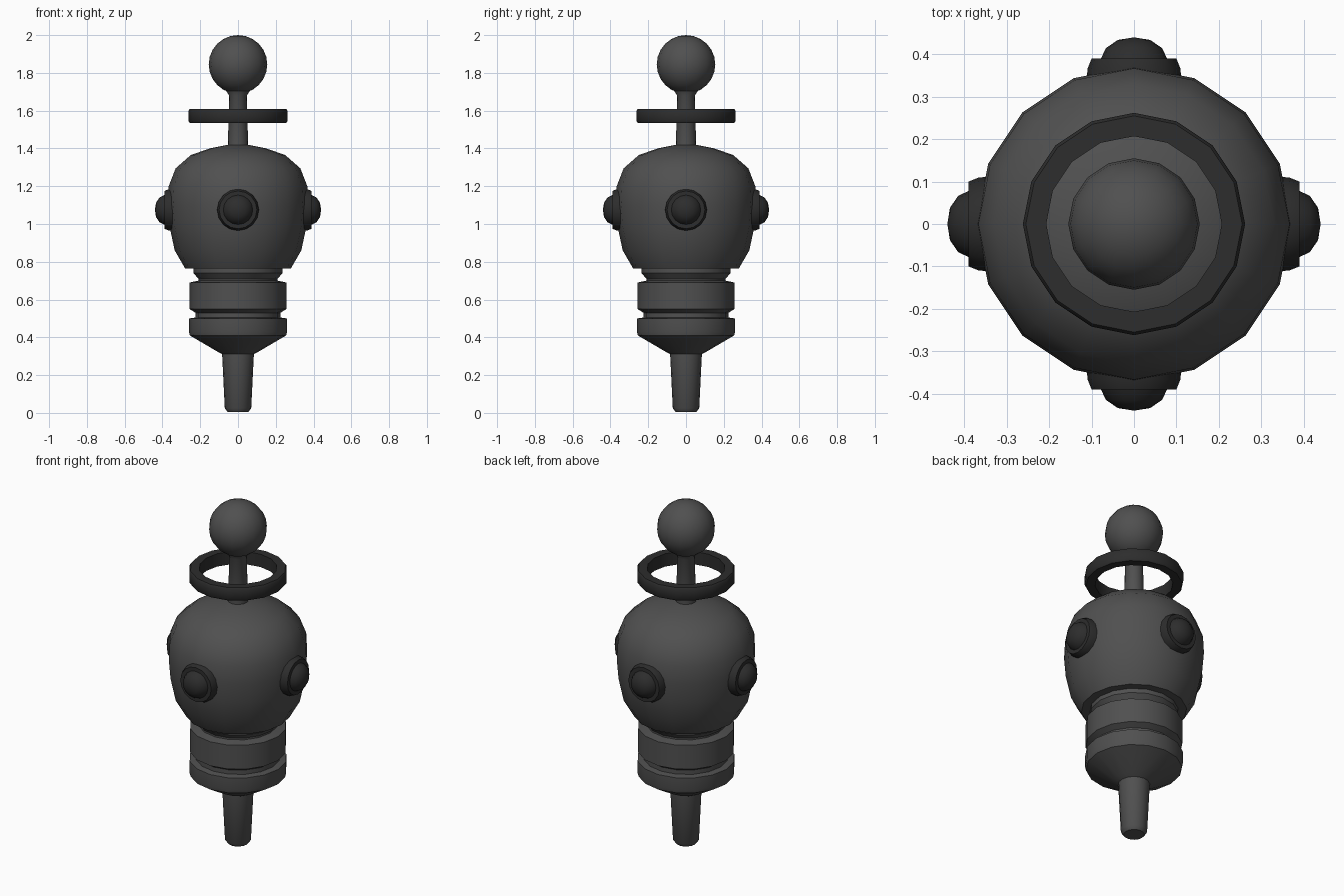
import bpy
import bmesh
from math import pi, radians
from mathutils import Matrix, Vector

if "Cube" in bpy.data.objects:
    bpy.data.objects.remove(bpy.data.objects["Cube"])

SIDES = 16


def material(name, value):
    m = bpy.data.materials.new(name)
    m.use_nodes = True
    colour = (value, value, value, 1)
    m.diffuse_color = colour
    m.node_tree.nodes["Principled BSDF"].inputs["Base Color"].default_value = colour
    return m


grey = material("mid grey", 0.08)
dark = material("dark grey", 0.026)


def finish(name, bm, mat, angle=35):
    bmesh.ops.recalc_face_normals(bm, faces=bm.faces)
    mesh = bpy.data.meshes.new(name)
    bm.to_mesh(mesh)
    bm.free()
    mesh.materials.append(mat)
    ob = bpy.data.objects.new(name, mesh)
    bpy.context.collection.objects.link(ob)
    bpy.ops.object.select_all(action="DESELECT")
    ob.select_set(True)
    bpy.context.view_layer.objects.active = ob
    bpy.ops.object.shade_smooth_by_angle(angle=radians(angle))
    return ob


def lathe(name, profile, mat, closed=False, angle=35):
    """Spin a (radius, height) profile round the z axis."""
    bm = bmesh.new()
    verts = [bm.verts.new((r, 0, z)) for r, z in profile]
    edges = [bm.edges.new(pair) for pair in zip(verts, verts[1:])]
    if closed:
        edges.append(bm.edges.new((verts[-1], verts[0])))
    bmesh.ops.spin(bm, geom=verts + edges, cent=(0, 0, 0), axis=(0, 0, 1),
                   angle=2 * pi, steps=SIDES, use_merge=False)
    bmesh.ops.remove_doubles(bm, verts=bm.verts, dist=0.0005)
    return finish(name, bm, mat, angle)


# Tapered foot peg
lathe("foot_peg", [(0, 0.005), (0.055, 0.005), (0.07, 0.025), (0.085, 0.33)], grey)

# Stacked collars under the head
lathe("collar", [(0.08, 0.31), (0.11, 0.325), (0.255, 0.41), (0.26, 0.43),
                 (0.26, 0.5), (0.225, 0.505), (0.225, 0.53), (0.257, 0.55),
                 (0.257, 0.69), (0.21, 0.70), (0.21, 0.71), (0.235, 0.74),
                 (0.235, 0.78)], grey)

# Round head
lathe("head", [(0, 0.765), (0.28, 0.765), (0.335, 0.86), (0.363, 0.99),
               (0.372, 1.1), (0.367, 1.2), (0.33, 1.295), (0.25, 1.365),
               (0.15, 1.4), (0.05, 1.42), (0, 1.42)], grey, angle=50)

# Mast and ball on top
lathe("mast", [(0.054, 1.4), (0.047, 1.68), (0.07, 1.715)], grey)
bm = bmesh.new()
bmesh.ops.create_uvsphere(bm, u_segments=SIDES, v_segments=12, radius=0.155,
                          matrix=Matrix.Translation((0, 0, 1.845)))
finish("mast_ball", bm, grey, 60)

# Floating ring round the mast
lathe("ring", [(0.207, 1.535), (0.255, 1.535), (0.262, 1.545), (0.262, 1.6),
               (0.255, 1.61), (0.207, 1.61)], dark, closed=True)

# Four domed ports round the head
port_profile = [(0.112, 0.3), (0.11, 0.365), (0.1, 0.39), (0.078, 0.39),
                (0.066, 0.415), (0.038, 0.434), (0, 0.44)]
for name, direction in (("front_port", (0, -1, 0)), ("back_port", (0, 1, 0)),
                        ("left_port", (1, 0, 0)), ("right_port", (-1, 0, 0))):
    port = lathe(name, port_profile, dark)
    turn = Vector((0, 0, 1)).rotation_difference(Vector(direction)).to_matrix().to_4x4()
    port.data.transform(Matrix.Translation((0, 0, 1.075)) @ turn)
